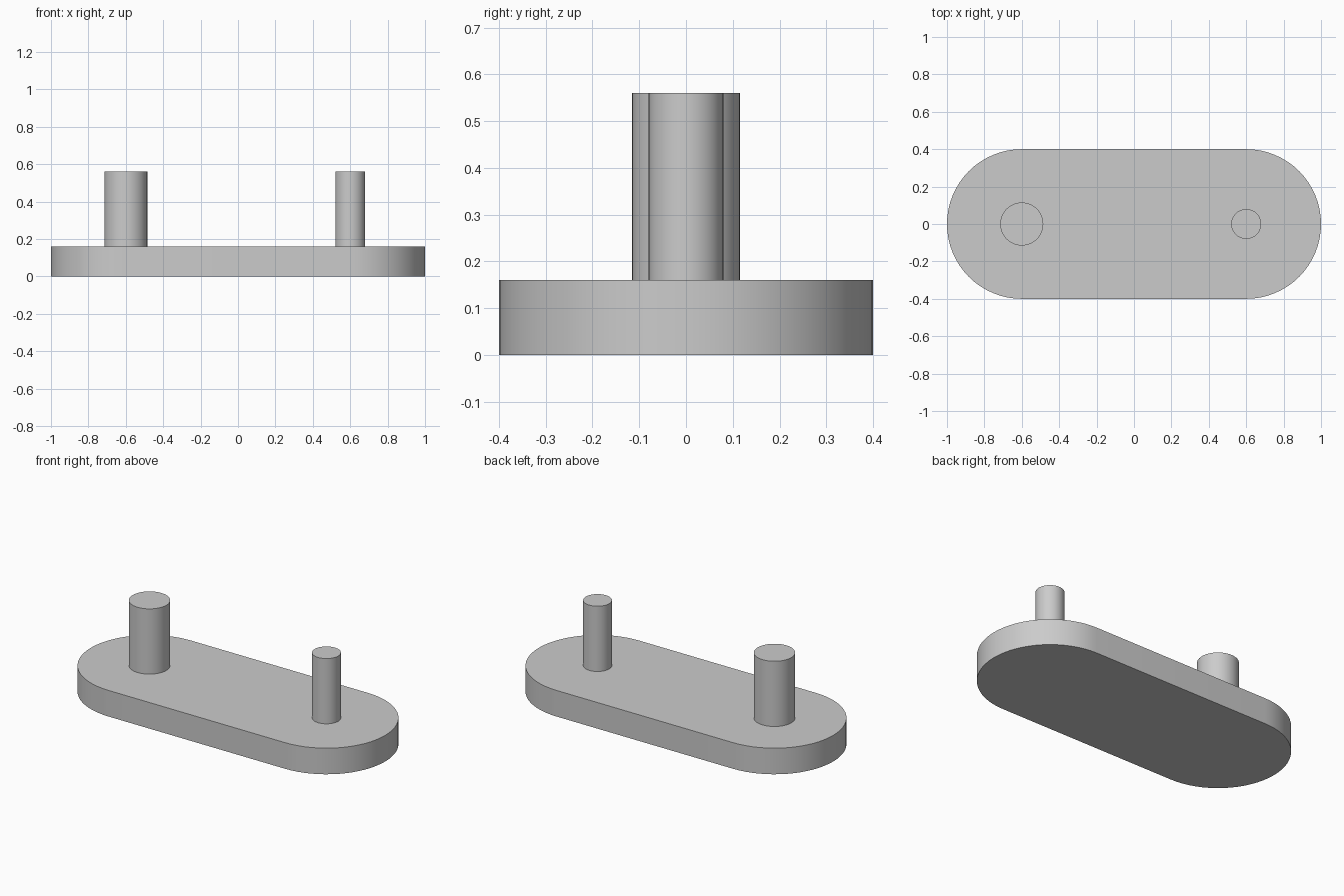
import bpy
import bmesh
import math

default = bpy.data.objects.get("Cube")
if default:
    bpy.data.objects.remove(default, do_unlink=True)

# Single plain grey material
grey = bpy.data.materials.new("light_grey")
grey.use_nodes = True
colour = (0.6, 0.6, 0.6, 1.0)
grey.diffuse_color = colour
grey.node_tree.nodes["Principled BSDF"].inputs["Base Color"].default_value = colour


def arc(cx, radius, start, sweep, steps):
    """Points along an arc centred on (cx, 0)."""
    angles = [start + sweep * i / steps for i in range(steps + 1)]
    return [(cx + radius * math.cos(a), radius * math.sin(a)) for a in angles]


def extruded(name, outline, bottom, top):
    """Closed prism from a flat outline, smooth round the sides."""
    bm = bmesh.new()
    base = bm.faces.new([bm.verts.new((x, y, bottom)) for x, y in outline])
    result = bmesh.ops.extrude_face_region(bm, geom=[base], use_keep_orig=True)
    raised = [v for v in result["geom"] if isinstance(v, bmesh.types.BMVert)]
    bmesh.ops.translate(bm, verts=raised, vec=(0, 0, top - bottom))
    bmesh.ops.recalc_face_normals(bm, faces=bm.faces)
    mesh = bpy.data.meshes.new(name)
    bm.to_mesh(mesh)
    bm.free()
    mesh.materials.append(grey)
    obj = bpy.data.objects.new(name, mesh)
    bpy.context.collection.objects.link(obj)
    bpy.ops.object.select_all(action="DESELECT")
    obj.select_set(True)
    bpy.context.view_layer.objects.active = obj
    bpy.ops.object.shade_smooth_by_angle(angle=math.radians(30))
    return obj


PIN_X = 0.6
THICKNESS = 0.16
PIN_TOP = 0.56

# Base plate with two half-round ends
half = math.pi / 2
plate_outline = (arc(PIN_X, 0.4, -half, math.pi, 32)
                 + arc(-PIN_X, 0.4, half, math.pi, 32))
extruded("base_plate", plate_outline, 0, THICKNESS)

# Wide pin on the right, narrow pin on the left
for name, x, radius in (("wide_pin", -PIN_X, 0.115), ("narrow_pin", PIN_X, 0.08)):
    circle = arc(x, radius, 0, math.tau, 48)[:-1]
    extruded(name, circle, THICKNESS, PIN_TOP)
